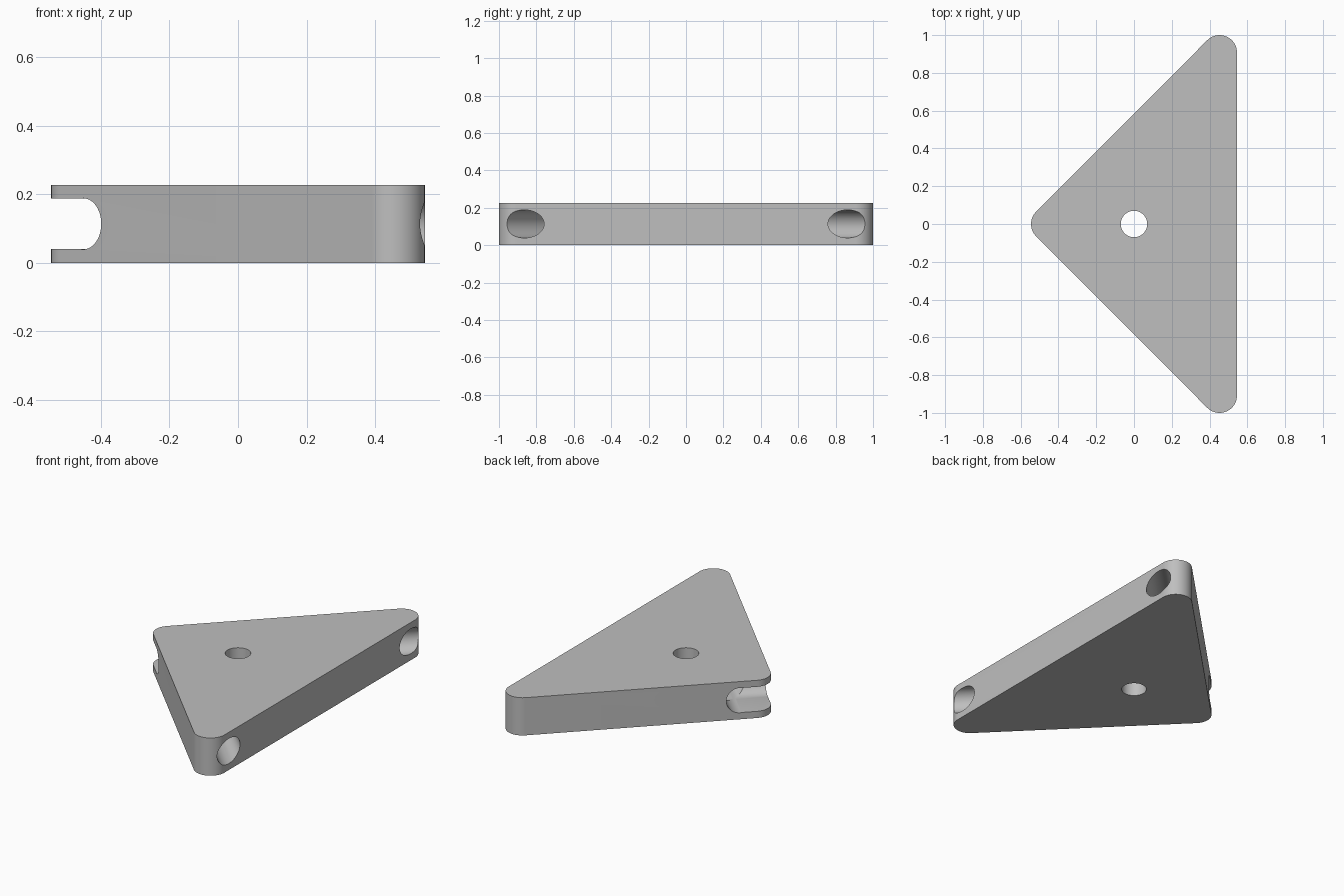
import bpy, bmesh
from math import radians, cos, sin
from mathutils import Matrix, Vector

cube = bpy.data.objects.get("Cube")
if cube:
    bpy.data.objects.remove(cube, do_unlink=True)

HEIGHT, MID = 0.227, 0.114
CORNER, BORE = 0.092, 0.075
TIP, WING = 0.453, 0.908         # corner centres: x distance and y distance
CROSS = Vector((-0.32, 0, MID))  # where the two long bores meet

grey = bpy.data.materials.new("plain grey")
grey.use_nodes = True
colour = (0.52, 0.52, 0.52, 1)
grey.diffuse_color = colour
grey.node_tree.nodes["Principled BSDF"].inputs["Base Color"].default_value = colour


def arc(cx, cy, r, start, end, steps):
    angles = [radians(start + (end - start) * i / steps) for i in range(steps + 1)]
    return [(cx + r * cos(a), cy + r * sin(a)) for a in angles]


def circle(r, steps, phase=0):
    return arc(0, 0, r, phase, phase + 360, steps)[:-1]


def prism(name, outline, low, high, matrix=Matrix()):
    """Closed solid from a counterclockwise outline, extruded along local z."""
    bm = bmesh.new()
    bottom = [bm.verts.new((x, y, low)) for x, y in outline]
    top = [bm.verts.new((x, y, high)) for x, y in outline]
    bm.faces.new(bottom[::-1])
    bm.faces.new(top)
    for i in range(len(outline)):
        bm.faces.new((bottom[i - 1], bottom[i], top[i], top[i - 1]))
    bm.transform(matrix)
    mesh = bpy.data.meshes.new(name)
    bm.to_mesh(mesh)
    bm.free()
    mesh.materials.append(grey)
    obj = bpy.data.objects.new(name, mesh)
    bpy.context.collection.objects.link(obj)
    return obj


def boolean(target, tool, operation):
    mod = target.modifiers.new(operation.lower(), "BOOLEAN")
    mod.operation, mod.solver, mod.object = operation, "EXACT", tool
    bpy.context.view_layer.update()
    bpy.context.view_layer.objects.active = target
    bpy.ops.object.modifier_apply(modifier=mod.name)
    bpy.data.objects.remove(tool, do_unlink=True)


def leg_frame(side):
    """Local z runs along one leg towards its far corner, local x points outward."""
    along = Vector((1, side, 0)).normalized()
    outward = Vector((-1, side, 0)).normalized()
    frame = Matrix((outward, along.cross(outward), along)).transposed().to_4x4()
    return Matrix.Translation(CROSS) @ frame


def slot(side, r):
    """Round-ended slot that opens outward from one leg."""
    outline = arc(0, 0, r, 90, 270, 32) + [(0.5, -r), (0.5, r)]
    return prism("tip_slot", outline, -0.55, 0.55, leg_frame(side))


# Triangular plate with rounded corners
outline = (arc(-TIP, 0, CORNER, 135, 225, 16)
           + arc(TIP, -WING, CORNER, 225, 360, 24)
           + arc(TIP, WING, CORNER, 0, 135, 24))
plate = prism("triangular_plate", outline, 0, HEIGHT)

# Vertical centre hole
boolean(plate, prism("centre_hole", circle(0.07, 48), -0.1, 0.4), "DIFFERENCE")

# Rounded slot around the tip, where the two leg slots overlap
tip_slot = slot(1, BORE * 0.985)
boolean(tip_slot, slot(-1, BORE * 0.99), "INTERSECT")
boolean(plate, tip_slot, "DIFFERENCE")

# Long bores parallel to each leg, sizes a hair apart so they cross cleanly
for side, r, phase in ((-1, BORE, 1), (1, BORE * 0.996, 2)):
    bore = prism("leg_bore", circle(r, 64, phase), -0.5, 1.6, leg_frame(side))
    boolean(plate, bore, "DIFFERENCE")

bpy.ops.object.select_all(action="DESELECT")
plate.select_set(True)
bpy.context.view_layer.objects.active = plate
bpy.ops.object.shade_smooth_by_angle(angle=radians(30))
